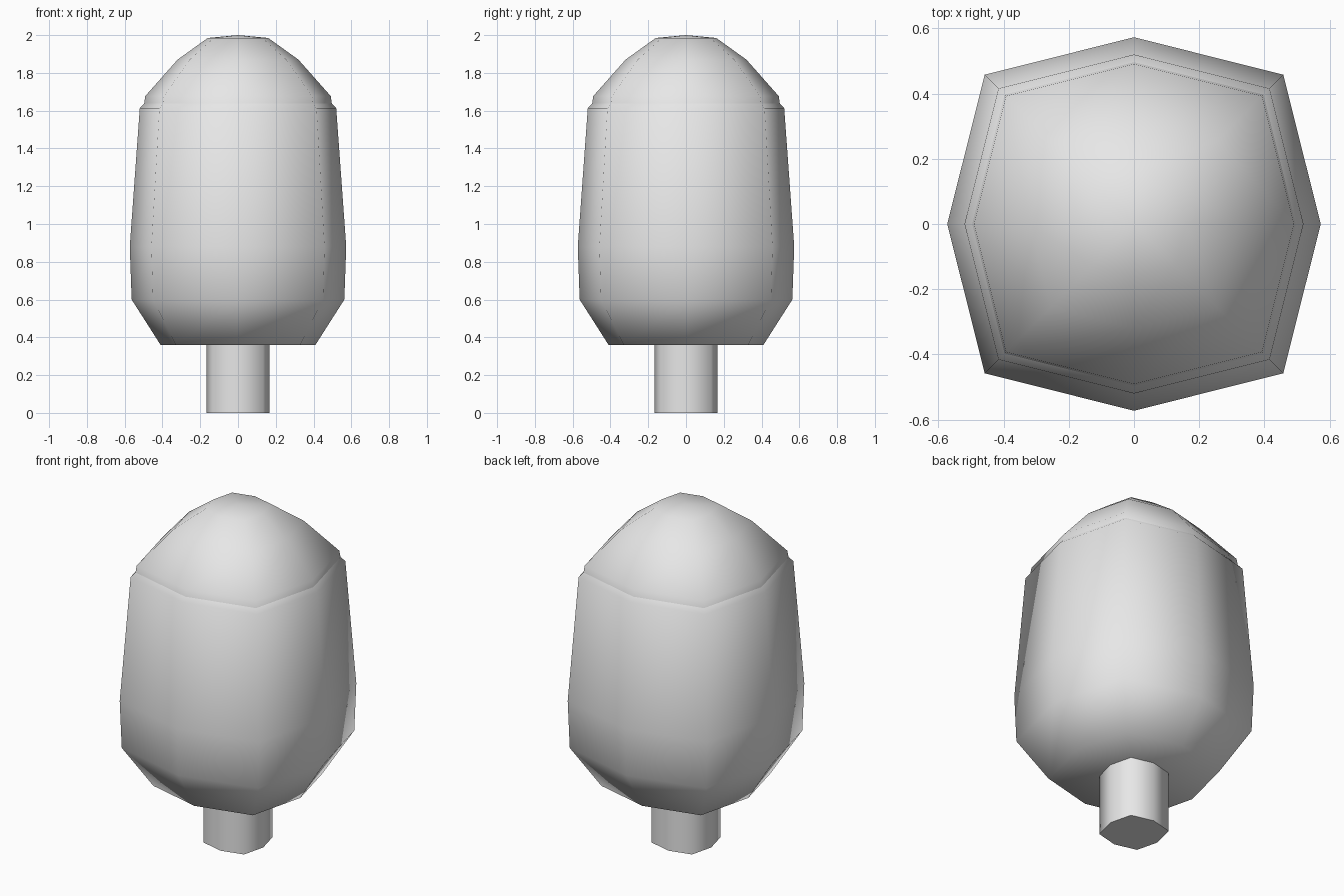
import bpy
import bmesh
from math import sin, cos, pi, radians

cube = bpy.data.objects.get("Cube")
if cube:
    bpy.data.objects.remove(cube, do_unlink=True)

grey = bpy.data.materials.new("plain_grey")
grey.use_nodes = True
colour = (0.8, 0.8, 0.8, 1)
grey.diffuse_color = colour
grey.node_tree.nodes["Principled BSDF"].inputs["Base Color"].default_value = colour

SIDES = 8
CORNER = 1.131  # diagonal corners reach further out than the side middles


def loft(name, profile, flat_base=False):
    """Stack squarish eight-sided rings from (radius, height) pairs.
    A zero radius closes an end with a single point."""
    bm = bmesh.new()
    rings = []
    for radius, z in profile:
        if radius == 0:
            rings.append([bm.verts.new((0, 0, z))] * SIDES)
            continue
        ring = []
        for k in range(SIDES):
            a = 2 * pi * k / SIDES
            r = radius * (CORNER if k % 2 else 1)
            ring.append(bm.verts.new((r * cos(a), r * sin(a), z)))
        rings.append(ring)
    for low, high in zip(rings, rings[1:]):
        for k in range(SIDES):
            n = (k + 1) % SIDES
            corners = dict.fromkeys((low[k], low[n], high[n], high[k]))
            bm.faces.new(list(corners))
    if flat_base:
        bm.faces.new(rings[0][::-1])
    bmesh.ops.recalc_face_normals(bm, faces=bm.faces)
    mesh = bpy.data.meshes.new(name)
    bm.to_mesh(mesh)
    bm.free()
    mesh.materials.append(grey)
    obj = bpy.data.objects.new(name, mesh)
    bpy.context.collection.objects.link(obj)
    bpy.ops.object.select_all(action='DESELECT')
    obj.select_set(True)
    bpy.context.view_layer.objects.active = obj
    bpy.ops.object.shade_smooth_by_angle(angle=radians(80))
    return obj


# Main body, its shoulder turning in under the cap
loft("body", [(0, 0.36), (0.41, 0.36), (0.563, 0.6), (0.573, 0.88),
              (0.52, 1.613), (0.42, 1.72), (0, 1.76)])

# Domed cap, set slightly into the body
loft("cap", [(0.502, 1.6), (0.491, 1.677), (0.32, 1.87), (0.16, 1.985), (0, 2)])

# Short stem below
loft("stem", [(0.166, 0), (0.166, 0.42)], flat_base=True)
